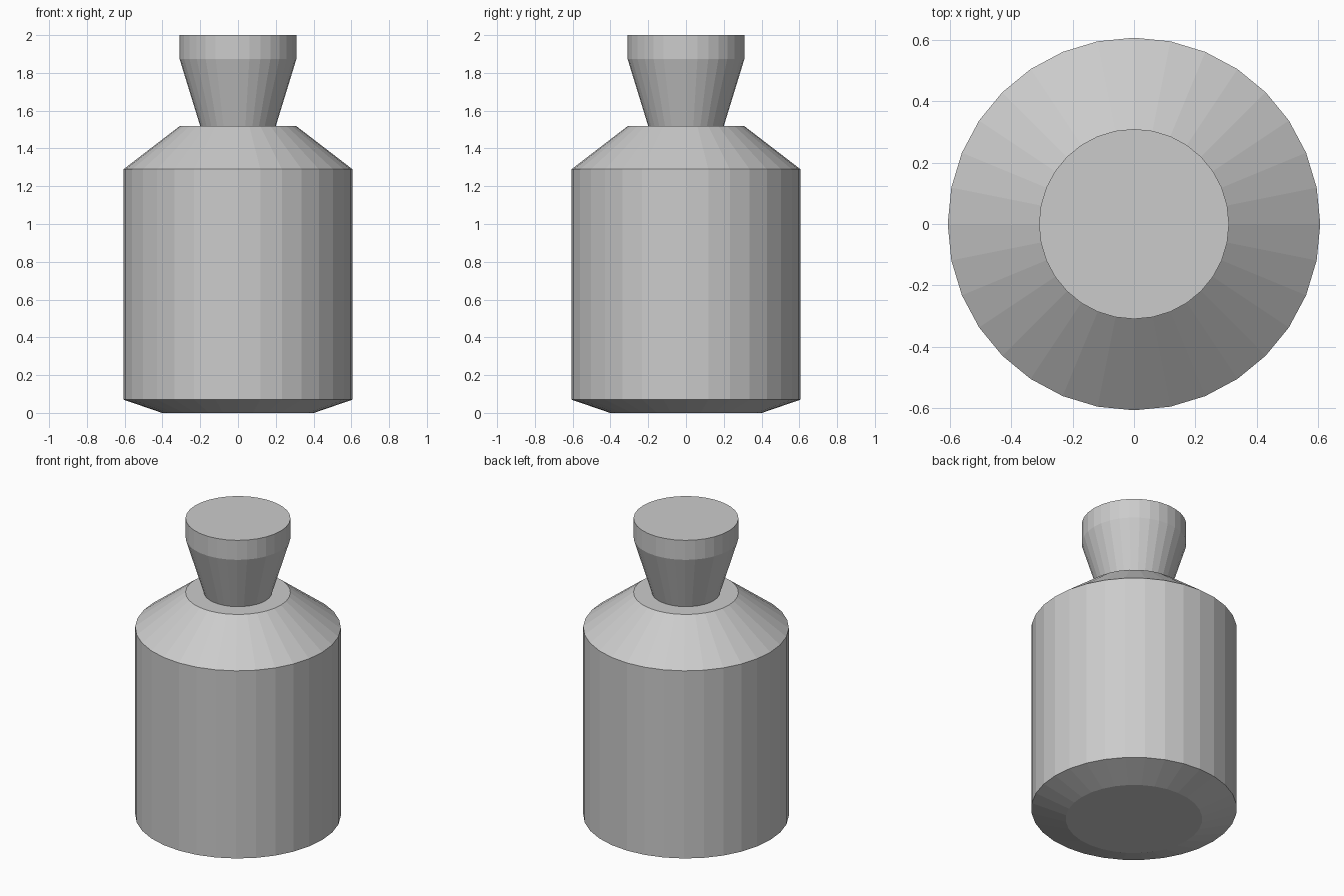
import bpy
import bmesh
from math import cos, sin, tau

SIDES = 32

cube = bpy.data.objects.get("Cube")
if cube:
    bpy.data.objects.remove(cube, do_unlink=True)

grey = bpy.data.materials.new("plain grey")
grey.use_nodes = True
colour = (0.6, 0.6, 0.6, 1.0)
grey.diffuse_color = colour
grey.node_tree.nodes["Principled BSDF"].inputs["Base Color"].default_value = colour


def turned(name, profile):
    """Flat-shaded solid turned around z from (radius, height) points, capped at both ends."""
    bm = bmesh.new()
    rings = [[bm.verts.new((r * cos(tau * i / SIDES), r * sin(tau * i / SIDES), z))
              for i in range(SIDES)] for r, z in profile]
    for low, high in zip(rings, rings[1:]):
        for i in range(SIDES):
            j = (i + 1) % SIDES
            bm.faces.new((low[i], low[j], high[j], high[i]))
    bm.faces.new(rings[0][::-1])
    bm.faces.new(rings[-1])
    mesh = bpy.data.meshes.new(name)
    bm.to_mesh(mesh)
    bm.free()
    mesh.materials.append(grey)
    obj = bpy.data.objects.new(name, mesh)
    bpy.context.collection.objects.link(obj)
    return obj


# Bottle body: chamfered base, straight wall, sloping shoulder
turned("bottle_body", [(0.402, 0), (0.606, 0.07), (0.606, 1.29), (0.309, 1.518)])

# Flared stopper with a straight rim, standing on the shoulder
turned("stopper", [(0.2, 1.518), (0.309, 1.873), (0.309, 2.0)])
